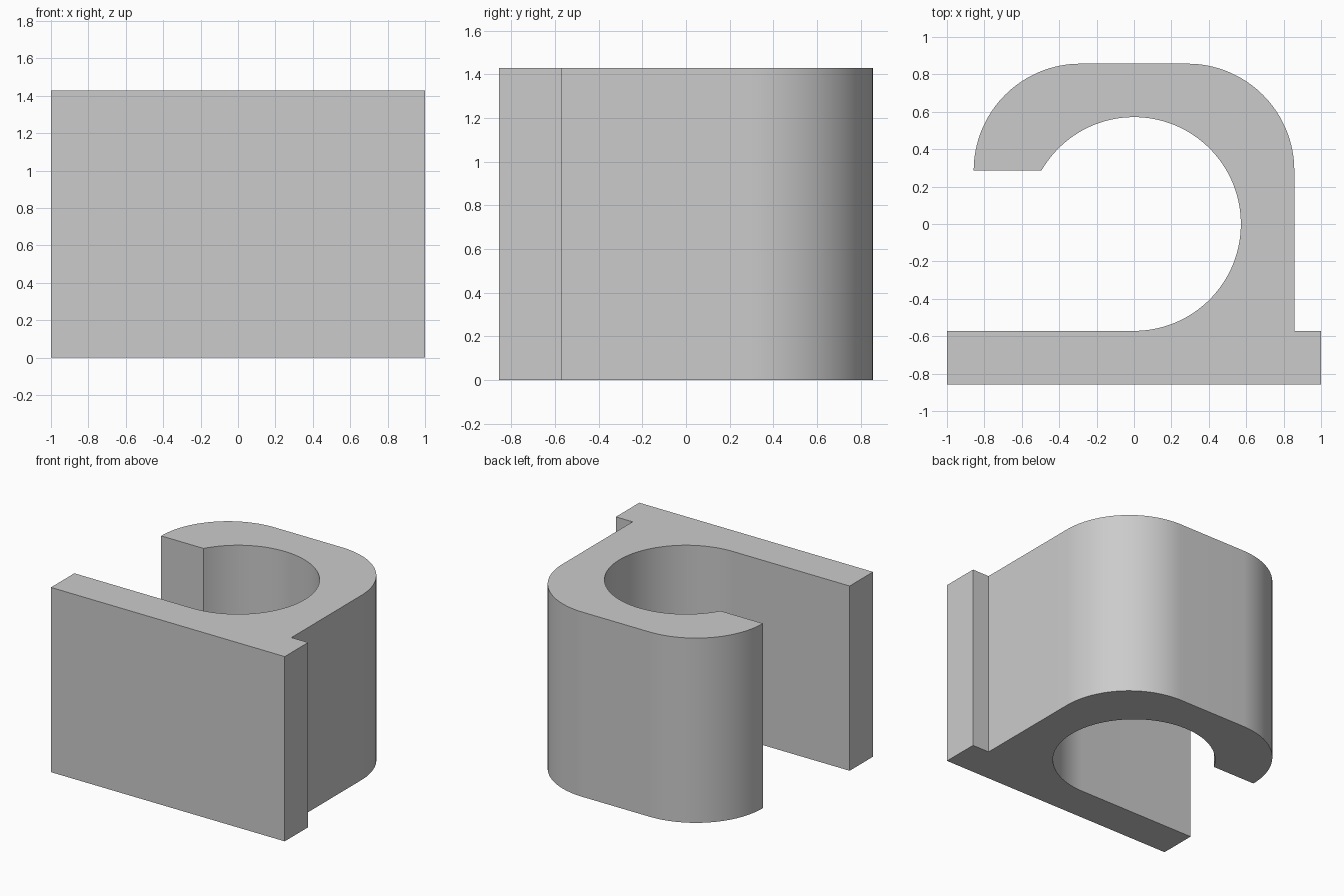
import bpy
import bmesh
from math import cos, sin, radians

cube = bpy.data.objects.get("Cube")
if cube:
    bpy.data.objects.remove(cube, do_unlink=True)

UNIT = 2 / 7            # wall thickness, the module of the whole part
HEIGHT = 5 * UNIT
BORE = 2 * UNIT         # inner radius, also the outer corner radius
SEGMENTS = 32           # per quarter circle


def arc(cx, cy, radius, start, end):
    """Points along an arc, angles in degrees."""
    count = round(abs(end - start) / 90 * SEGMENTS)
    angles = [radians(start + (end - start) * i / count) for i in range(count + 1)]
    return [(cx + radius * cos(a), cy + radius * sin(a)) for a in angles]


# Profile: base plate, outer wall with rounded corners, hook tip, round bore
profile = [(-1, -3 * UNIT), (1, -3 * UNIT), (1, -BORE), (3 * UNIT, -BORE)]
profile += arc(UNIT, UNIT, BORE, 0, 90)
profile += arc(-UNIT, UNIT, BORE, 90, 180)
profile += arc(0, 0, BORE, 150, -90)
profile += [(-1, -BORE)]

# Extrude the profile upwards
bm = bmesh.new()
base = bm.faces.new([bm.verts.new((x, y, 0)) for x, y in profile])
result = bmesh.ops.extrude_face_region(bm, geom=[base], use_keep_orig=True)
top = [v for v in result["geom"] if isinstance(v, bmesh.types.BMVert)]
bmesh.ops.translate(bm, verts=top, vec=(0, 0, HEIGHT))
bmesh.ops.recalc_face_normals(bm, faces=bm.faces)
mesh = bpy.data.meshes.new("hook_clip")
bm.to_mesh(mesh)
bm.free()

clip = bpy.data.objects.new("hook_clip", mesh)
bpy.context.collection.objects.link(clip)

# Plain grey material
grey = bpy.data.materials.new("light_grey")
grey.use_nodes = True
colour = (0.6, 0.6, 0.6, 1)
grey.diffuse_color = colour
grey.node_tree.nodes["Principled BSDF"].inputs["Base Color"].default_value = colour
mesh.materials.append(grey)

# Smooth curved walls, sharp corners
bpy.ops.object.select_all(action="DESELECT")
clip.select_set(True)
bpy.context.view_layer.objects.active = clip
bpy.ops.object.shade_smooth_by_angle(angle=radians(25))
